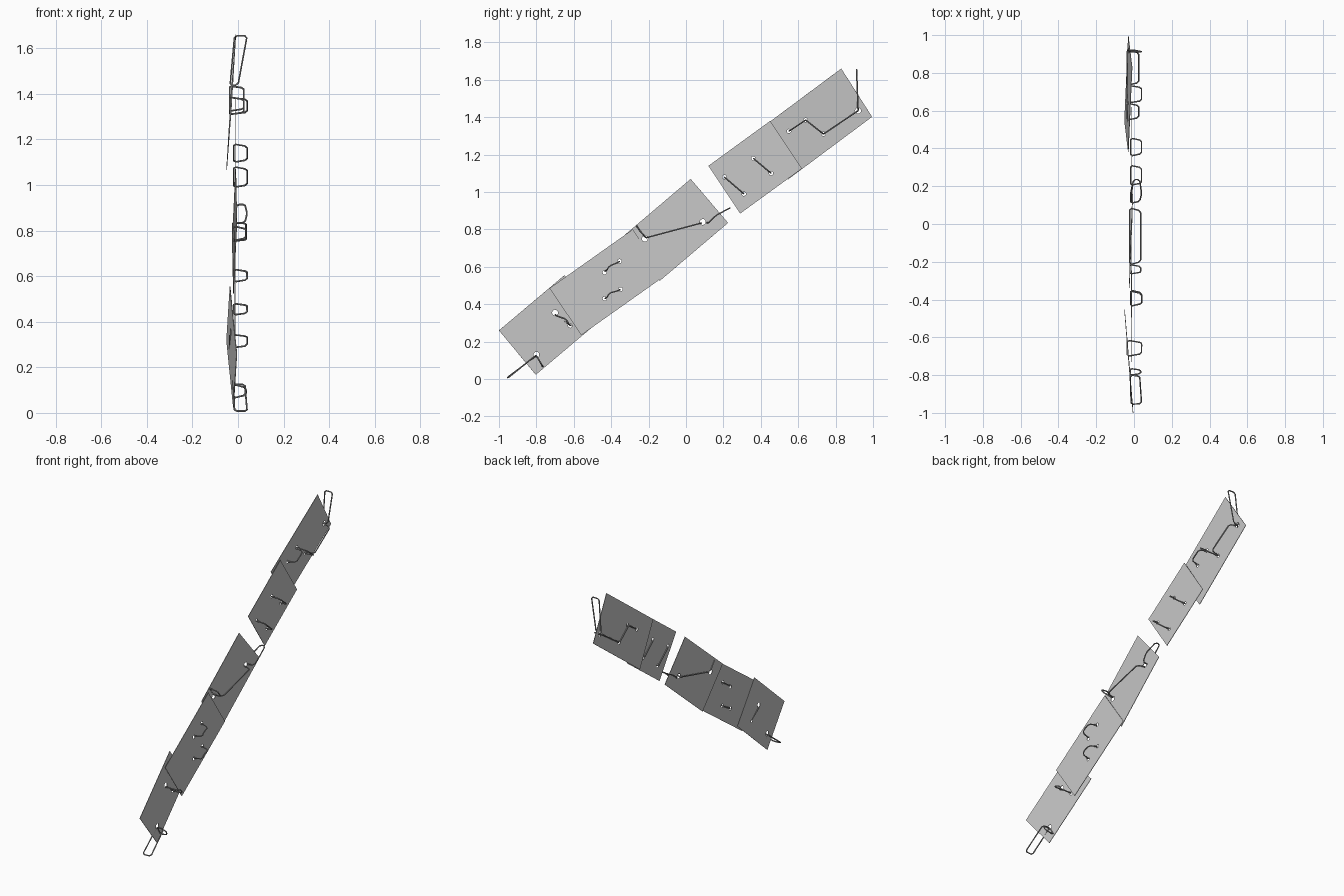
import bpy
from math import cos, sin, pi
from mathutils import Vector, Matrix

cube = bpy.data.objects.get("Cube")
if cube:
    bpy.data.objects.remove(cube)


def material(name, rgb):
    m = bpy.data.materials.new(name)
    m.use_nodes = True
    m.diffuse_color = (*rgb, 1)
    m.node_tree.nodes["Principled BSDF"].inputs["Base Color"].default_value = (*rgb, 1)
    return m


PANEL = material("pale grey panel", (0.58, 0.58, 0.58))
CORD = material("mid grey cord", (0.3, 0.3, 0.3))


def to_mesh(ob, mat):
    ob.data.materials.append(mat)
    bpy.ops.object.select_all(action='DESELECT')
    ob.select_set(True)
    bpy.context.view_layer.objects.active = ob
    bpy.ops.object.convert(target='MESH')


def add_spline(curve, points):
    s = curve.splines.new('POLY')
    s.points.add(len(points) - 1)
    for sp, p in zip(s.points, points):
        sp.co = (*p, 1)
    s.use_cyclic_u = True


def panel(name, corner, along, across, holes):
    """Thin sheet from one corner and two edge ends, pierced by (y, z, radius) holes."""
    o = Vector(corner)
    u, v = Vector(along) - o, Vector(across) - o
    ux = u.normalized()
    n = ux.cross(v).normalized()
    vx = n.cross(ux)

    def local(p):
        return (p.dot(ux), p.dot(vx), 0)

    curve = bpy.data.curves.new(name, 'CURVE')
    curve.dimensions = '2D'
    curve.fill_mode = 'BOTH'
    curve.extrude = 0.0015
    add_spline(curve, [local(p) for p in (Vector(), u, u + v, v)])
    det = u.y * v.z - u.z * v.y
    for y, z, r in holes:
        dy, dz = y - o.y, z - o.z
        c = local(u * ((dy * v.z - dz * v.y) / det) + v * ((u.y * dz - u.z * dy) / det))
        add_spline(curve, [(c[0] + r * cos(k * pi / 6), c[1] + r * sin(k * pi / 6), 0)
                           for k in range(12)])
    ob = bpy.data.objects.new(name, curve)
    bpy.context.collection.objects.link(ob)
    ob.matrix_world = Matrix.Translation(o) @ Matrix((ux, vx, n)).transposed().to_4x4()
    to_mesh(ob, PANEL)


def cord(name, points):
    """Closed cord with chamfered bends through the given points."""
    pts = [Vector(p) for p in points]
    path = []
    for i, p in enumerate(pts):
        for q in (pts[i - 1], pts[(i + 1) % len(pts)]):
            d = q - p
            path.append(p + d * min(0.3, 0.01 / max(d.length, 0.001)))
    curve = bpy.data.curves.new(name, 'CURVE')
    curve.dimensions = '3D'
    curve.bevel_depth = 0.004
    curve.bevel_resolution = 1
    add_spline(curve, path)
    ob = bpy.data.objects.new(name, curve)
    bpy.context.collection.objects.link(ob)
    to_mesh(ob, CORD)
    bpy.ops.object.shade_smooth_by_angle()


# Five overlapping panels
BIG, SMALL = 0.016, 0.011
panel("bottom_panel", (-0.005, -1.0, 0.26), (-0.035, -0.65, 0.555), (-0.02, -0.803, 0.023),
      [(-0.80, 0.13, BIG), (-0.70, 0.355, BIG), (-0.62, 0.285, SMALL)])
panel("lower_middle_panel", (-0.012, -0.73, 0.485), (-0.014, -0.285, 0.80), (-0.012, -0.56, 0.235),
      [(-0.435, 0.43, SMALL), (-0.35, 0.48, SMALL), (-0.435, 0.57, SMALL), (-0.355, 0.63, SMALL)])
panel("upper_middle_panel", (-0.025, -0.34, 0.76), (-0.01, 0.025, 1.07), (-0.02, -0.14, 0.525),
      [(-0.22, 0.75, BIG), (0.09, 0.84, BIG)])
panel("upper_panel", (-0.012, 0.12, 1.14), (-0.012, 0.45, 1.38), (-0.012, 0.29, 0.885),
      [(0.205, 1.08, SMALL), (0.31, 0.99, SMALL), (0.36, 1.18, SMALL), (0.455, 1.10, SMALL)])
panel("top_panel", (-0.03, 0.38, 1.325), (-0.01, 0.83, 1.66), (-0.05, 0.545, 1.067),
      [(0.55, 1.325, SMALL), (0.64, 1.385, SMALL), (0.735, 1.31, SMALL), (0.92, 1.435, BIG)])

# Cord loops threaded through the holes: back depth, front depth, then the path in side profile
loops = [
    (-0.035, 0.04, (-0.70, 0.345), (-0.64, 0.32), (-0.615, 0.285)),
    (-0.018, 0.04, (-0.435, 0.43), (-0.41, 0.46), (-0.35, 0.48)),
    (-0.018, 0.04, (-0.435, 0.575), (-0.41, 0.605), (-0.355, 0.63)),
    (-0.022, 0.035, (-0.265, 0.82), (-0.25, 0.795), (-0.215, 0.755)),
    (-0.022, 0.035, (-0.215, 0.755), (0.085, 0.835)),
    (-0.018, 0.04, (0.205, 1.08), (0.31, 0.99)),
    (-0.018, 0.04, (0.36, 1.18), (0.455, 1.10)),
    (-0.037, 0.025, (0.55, 1.325), (0.64, 1.385)),
    (-0.037, 0.04, (0.64, 1.385), (0.735, 1.31)),
    (-0.037, 0.025, (0.735, 1.31), (0.92, 1.435)),
    (-0.02, 0.035, (-0.80, 0.125), (-0.765, 0.065)),
]
for i, (back, out, *path) in enumerate(loops):
    a, b = Vector(path[0]), Vector(path[-1])
    inset = (b - a).normalized() * 0.016
    front = [a + inset] + [Vector(p) for p in path[1:-1]] + [b - inset]
    cord(f"cord_loop_{i + 1}",
         [(back, *a)] + [(out, *p) for p in front] + [(back, *b)])

# Open loops reaching past the panel ends
cord("bottom_end_loop", [(-0.02, -0.80, 0.125), (0.03, -0.805, 0.125),
                         (0.04, -0.95, 0.008), (-0.015, -0.955, 0.008)])
cord("middle_end_loop", [(-0.018, 0.11, 0.835), (0.03, 0.12, 0.835), (0.04, 0.16, 0.875),
                         (0.03, 0.235, 0.915), (-0.002, 0.235, 0.915), (-0.018, 0.16, 0.875)])
cord("top_end_loop", [(-0.035, 0.92, 1.435), (0.0, 0.92, 1.44),
                      (0.04, 0.912, 1.655), (-0.015, 0.912, 1.655)])
